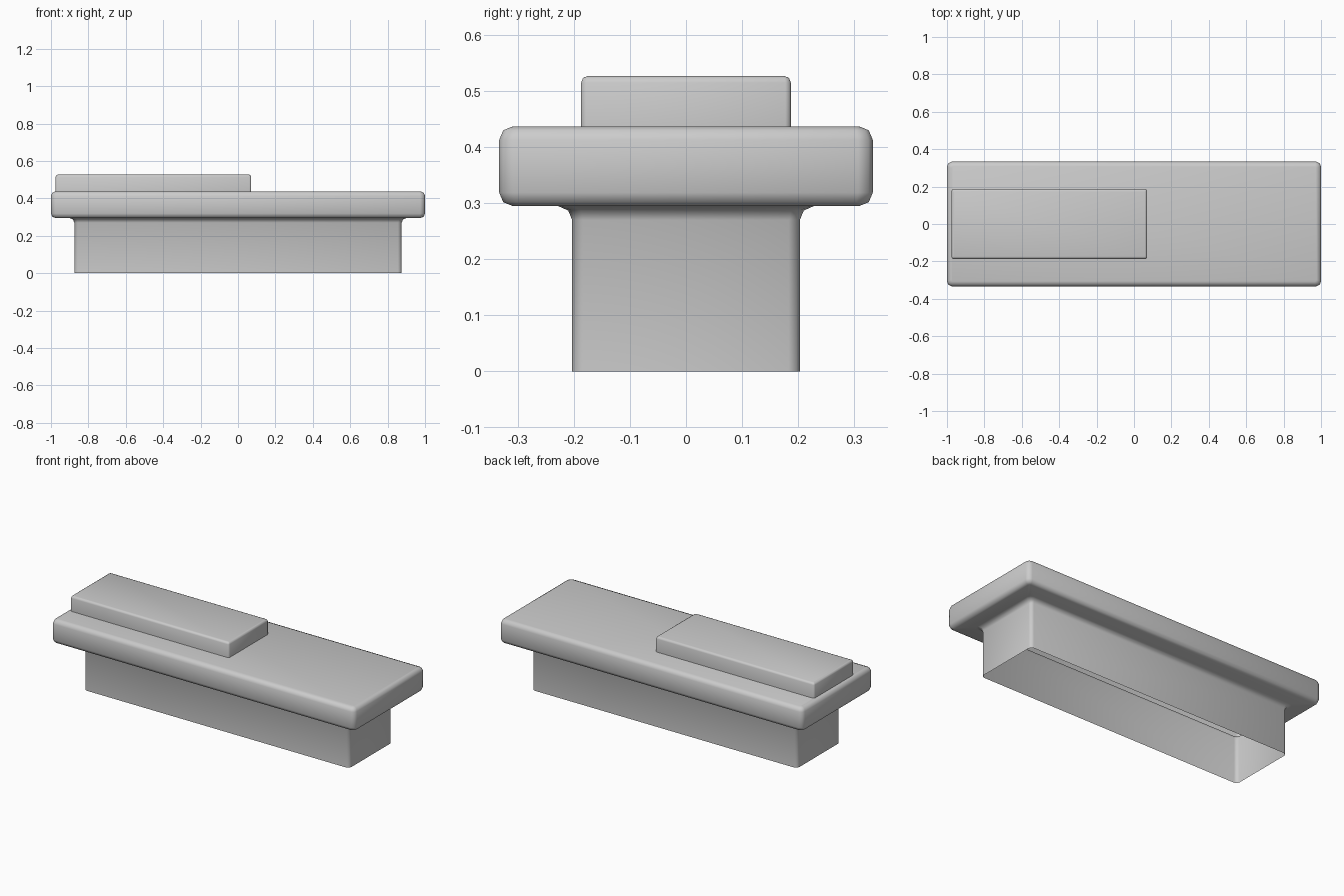
import bpy, bmesh, math

if "Cube" in bpy.data.objects:
    bpy.data.objects.remove(bpy.data.objects["Cube"])


def rounded_ring(bm, cx, hx, hy, r, z, seg=2):
    """Rounded rectangle of vertices at height z."""
    ring = []
    for q, (sx, sy) in enumerate([(1, 1), (-1, 1), (-1, -1), (1, -1)]):
        for i in range(seg + 1):
            a = math.radians(90 * (q + i / seg))
            ring.append(bm.verts.new((cx + sx * (hx - r) + r * math.cos(a),
                                      sy * (hy - r) + r * math.sin(a), z)))
    return ring


def loft(name, cx, levels):
    """Open-bottomed shell through stacked rings, capped on top."""
    bm = bmesh.new()
    rings = [rounded_ring(bm, cx, *lv) for lv in levels]
    for a, b in zip(rings, rings[1:]):
        n = len(a)
        for i in range(n):
            j = (i + 1) % n
            bm.faces.new((a[i], a[j], b[j], b[i]))
    bm.faces.new(rings[-1])
    me = bpy.data.meshes.new(name)
    bm.to_mesh(me)
    bm.free()
    ob = bpy.data.objects.new(name, me)
    bpy.context.collection.objects.link(ob)
    bpy.ops.object.select_all(action='DESELECT')
    ob.select_set(True)
    bpy.context.view_layer.objects.active = ob
    bpy.ops.object.shade_smooth_by_angle(angle=math.radians(50))
    return ob


# Hollow pedestal flaring into the overhanging slab: (half x, half y, corner radius, z)
loft("pedestal_and_slab", 0, [
    (0.875, 0.203, 0.020, 0.0),
    (0.875, 0.203, 0.020, 0.270),
    (0.882, 0.210, 0.022, 0.287),
    (0.900, 0.228, 0.025, 0.295),
    (0.976, 0.309, 0.010, 0.295),
    (0.993, 0.326, 0.022, 0.302),
    (1.000, 0.333, 0.026, 0.319),
    (1.000, 0.333, 0.026, 0.413),
    (0.993, 0.326, 0.022, 0.430),
    (0.976, 0.309, 0.010, 0.437),
])

# Raised block on the left half of the slab
hx, hy = 0.523, 0.187
loft("raised_block", -0.4525, [
    (hx, hy, 0.010, 0.437),
    (hx, hy, 0.010, 0.515),
    (hx - 0.0035, hy - 0.0035, 0.008, 0.5235),
    (hx - 0.012, hy - 0.012, 0.004, 0.527),
])
